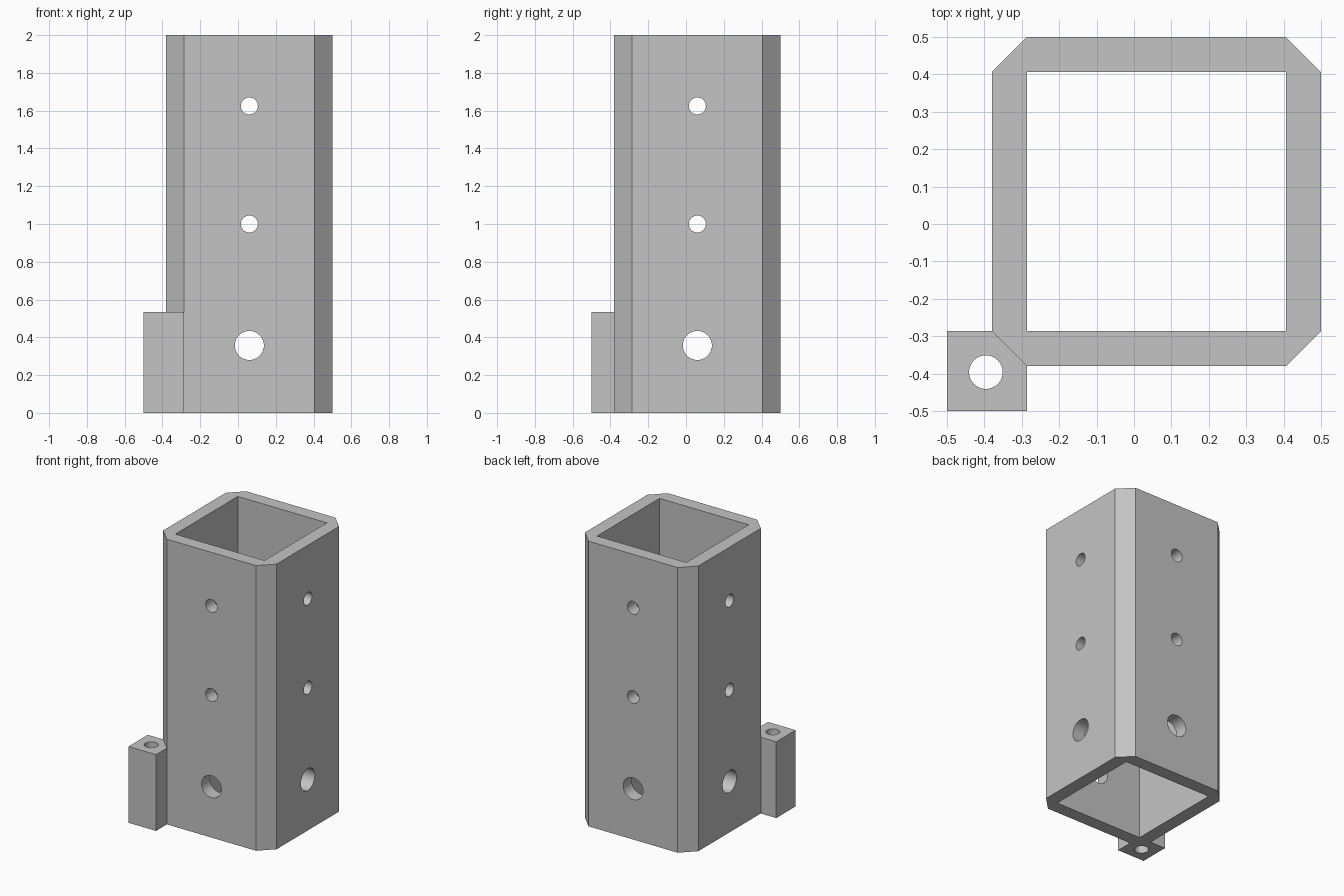
import bpy, bmesh, math

if "Cube" in bpy.data.objects:
    bpy.data.objects.remove(bpy.data.objects["Cube"], do_unlink=True)

LOW, HIGH = -0.38, 0.5            # outer walls of the tube
WALL = 0.094                      # wall thickness, also corner chamfer
HEIGHT, LUG_HEIGHT = 2.0, 0.535
CENTRE = (LOW + HIGH) / 2
LUG_AXIS = -0.396

grey = bpy.data.materials.new("plain grey")
grey.use_nodes = True
colour = (0.55, 0.55, 0.55, 1)
grey.diffuse_color = colour
grey.node_tree.nodes["Principled BSDF"].inputs["Base Color"].default_value = colour


def prism(name, outline, z0, z1):
    """Extrude a counter-clockwise outline from z0 to z1."""
    bm = bmesh.new()
    base = bm.faces.new([bm.verts.new((x, y, z0)) for x, y in outline])
    top = bmesh.ops.extrude_face_region(bm, geom=[base])["geom"]
    bmesh.ops.translate(bm, vec=(0, 0, z1 - z0),
                        verts=[g for g in top if isinstance(g, bmesh.types.BMVert)])
    bmesh.ops.recalc_face_normals(bm, faces=bm.faces)
    mesh = bpy.data.meshes.new(name)
    bm.to_mesh(mesh)
    bm.free()
    mesh.materials.append(grey)
    obj = bpy.data.objects.new(name, mesh)
    bpy.context.collection.objects.link(obj)
    return obj


def drill(name, radius, location, rotation):
    bpy.ops.mesh.primitive_cylinder_add(vertices=48, radius=radius, depth=3,
                                        location=location, rotation=rotation)
    obj = bpy.context.object
    obj.name = name
    obj.hide_render = True
    obj.data.materials.append(grey)
    return obj


def combine(target, tool, operation):
    mod = target.modifiers.new(operation.lower(), "BOOLEAN")
    mod.operation, mod.solver, mod.object = operation, "EXACT", tool
    bpy.context.view_layer.objects.active = target
    bpy.ops.object.modifier_apply(modifier=mod.name)
    bpy.data.objects.remove(tool, do_unlink=True)


# Square tube with chamfered corners
a, b = LOW + WALL, HIGH - WALL
tube = prism("square_tube", [(a, LOW), (b, LOW), (HIGH, a), (HIGH, b),
                             (b, HIGH), (a, HIGH), (LOW, b), (LOW, a)], 0, HEIGHT)

# Corner lug, let slightly into the chamfer
sink = LOW + 0.02
lug = prism("corner_lug", [(-0.5, -0.5), (a, -0.5), (a, sink), (sink, a), (-0.5, a)],
            0, LUG_HEIGHT)
combine(tube, lug, "UNION")

# Square bore
bore = prism("bore", [(a, a), (b, a), (b, b), (a, b)], -0.5, HEIGHT + 0.5)
combine(tube, bore, "DIFFERENCE")

# Cross holes through both pairs of walls
for z, radius in ((0.357, 0.077), (1.0, 0.045), (1.625, 0.045)):
    combine(tube, drill("hole_y", radius, (CENTRE, 0, z), (math.pi / 2, 0, 0)), "DIFFERENCE")
    combine(tube, drill("hole_x", radius, (0, CENTRE, z), (0, math.pi / 2, 0)), "DIFFERENCE")

# Vertical hole in the lug
combine(tube, drill("lug_hole", 0.045, (LUG_AXIS, LUG_AXIS, 0), (0, 0, 0)), "DIFFERENCE")

# Smooth hole walls, sharp edges elsewhere
tube.name = "tube_with_lug"
bpy.ops.object.select_all(action="DESELECT")
tube.select_set(True)
bpy.context.view_layer.objects.active = tube
bpy.ops.object.shade_smooth_by_angle(angle=math.radians(30))
